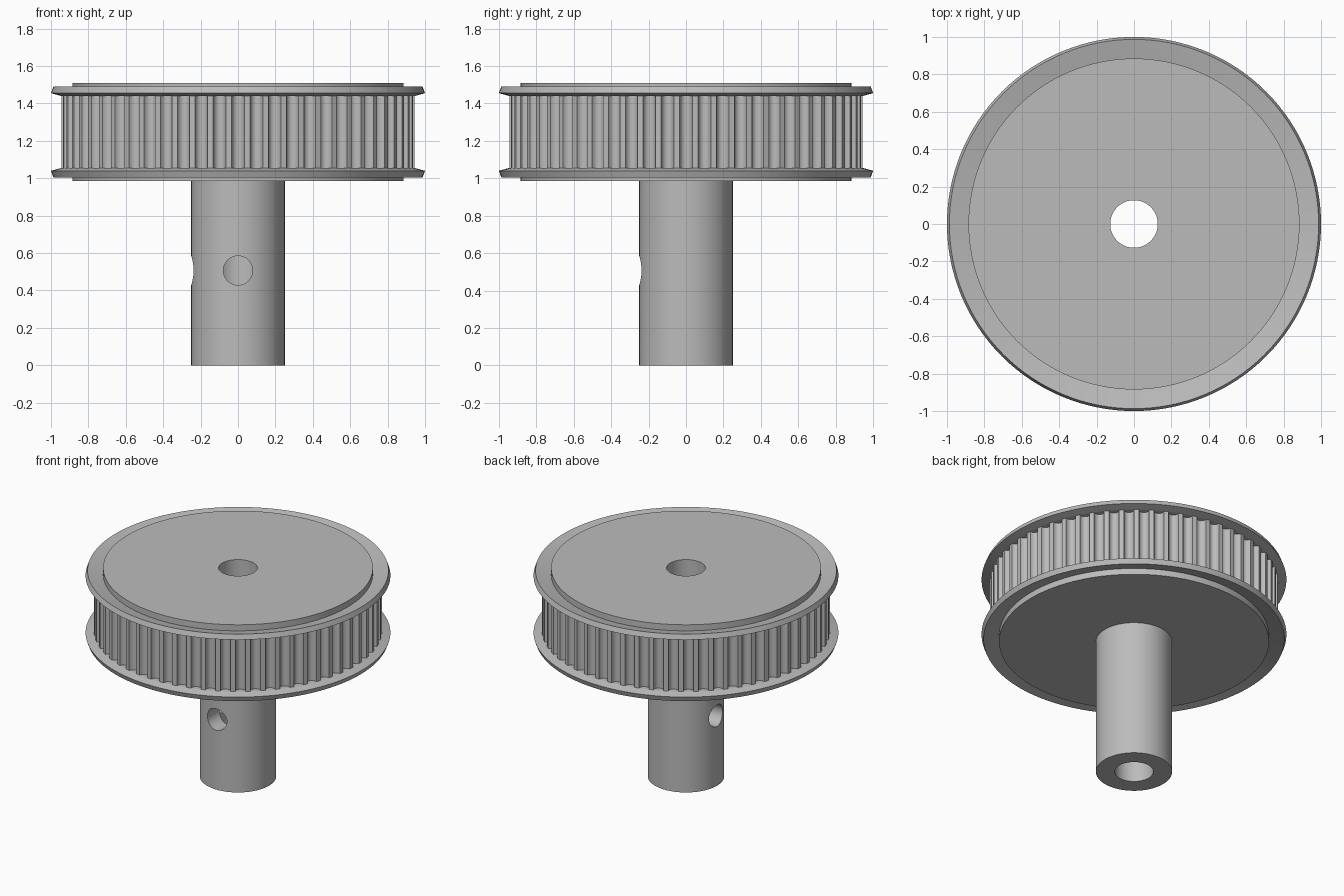
import bpy, bmesh, math
from mathutils import Matrix

if "Cube" in bpy.data.objects:
    bpy.data.objects.remove(bpy.data.objects["Cube"])

SEG = 128
MID = 1.2475          # mid height of the toothed wheel
BORE, HUB = 0.127, 0.25

metal = bpy.data.materials.new("grey metal")
metal.diffuse_color = (0.5, 0.5, 0.5, 1)
metal.use_nodes = True
metal.node_tree.nodes["Principled BSDF"].inputs["Base Color"].default_value = metal.diffuse_color


def finish(name, bm, angle=30):
    me = bpy.data.meshes.new(name)
    bm.to_mesh(me)
    bm.free()
    me.materials.append(metal)
    ob = bpy.data.objects.new(name, me)
    bpy.context.collection.objects.link(ob)
    bpy.ops.object.select_all(action='DESELECT')
    ob.select_set(True)
    bpy.context.view_layer.objects.active = ob
    bpy.ops.object.shade_smooth_by_angle(angle=math.radians(angle))
    return ob


def lathe(name, profile, closed=False, angle=30):
    """Revolve (radius, z) points, listed with the solid on their left."""
    bm = bmesh.new()
    rings = [[bm.verts.new((r * math.cos(a), r * math.sin(a), z))
              for a in (2 * math.pi * i / SEG for i in range(SEG))]
             for r, z in profile]
    pairs = list(zip(rings, rings[1:]))
    if closed:
        pairs.append((rings[-1], rings[0]))
    for lo, hi in pairs:
        for i in range(SEG):
            j = (i + 1) % SEG
            bm.faces.new((lo[i], lo[j], hi[j], hi[i]))
    return finish(name, bm, angle)


# Hub tube with bore
hub = lathe("hub", [(BORE, 0), (HUB, 0), (HUB, 0.985), (BORE, 0.985)], True)

# Two set screw holes, at the front and the left
for k, rot in enumerate((0, -math.pi / 2)):
    bm = bmesh.new()
    m = (Matrix.Rotation(rot, 4, 'Z') @ Matrix.Translation((0, -0.245, 0.507))
         @ Matrix.Rotation(math.pi / 2, 4, 'X'))
    bmesh.ops.create_cone(bm, cap_ends=True, segments=48, radius1=0.078,
                          radius2=0.078, depth=0.31, matrix=m)
    cutter = finish("screw_hole_cutter", bm)
    cutter.hide_render = True
    mod = hub.modifiers.new("screw_hole", 'BOOLEAN')
    mod.operation, mod.solver, mod.object = 'DIFFERENCE', 'EXACT', cutter
    bpy.context.view_layer.objects.active = hub
    bpy.ops.object.modifier_apply(modifier=mod.name)
    bpy.data.objects.remove(cutter)
bpy.ops.object.select_all(action='DESELECT')
hub.select_set(True)
bpy.ops.object.shade_smooth_by_angle(angle=math.radians(30))

# Wheel halves: raised disc face and flared flange, mirrored about the belt
upper = [(0.9, 1.44), (0.945, 1.44), (1.0, 1.455), (0.987, 1.49),
         (0.885, 1.466), (0.885, 1.51)]
lower = [(r, 2 * MID - z) for r, z in reversed(upper)]
lathe("upper_flange", upper + [(BORE, 1.51), (BORE, 0.985)], angle=10)
lathe("lower_flange", [(HUB, 0.985)] + lower, angle=10)

# Toothed belt surface with 60 rounded grooves
TEETH, R, DEPTH, HALF = 60, 0.945, 0.037, 0.034
bm = bmesh.new()
outline = []
for t in range(TEETH):
    base = 2 * math.pi * t / TEETH
    for s in range(9):
        u = -math.cos(math.pi * s / 8)
        a = base + u * HALF / R
        r = R - DEPTH * math.sin(math.pi * s / 8)
        outline.append((r * math.cos(a), r * math.sin(a)))
low = [bm.verts.new((x, y, 2 * MID - 1.44)) for x, y in outline]
top = [bm.verts.new((x, y, 1.44)) for x, y in outline]
for i in range(len(outline)):
    j = (i + 1) % len(outline)
    bm.faces.new((low[i], low[j], top[j], top[i]))
finish("toothed_belt_surface", bm, 40)
